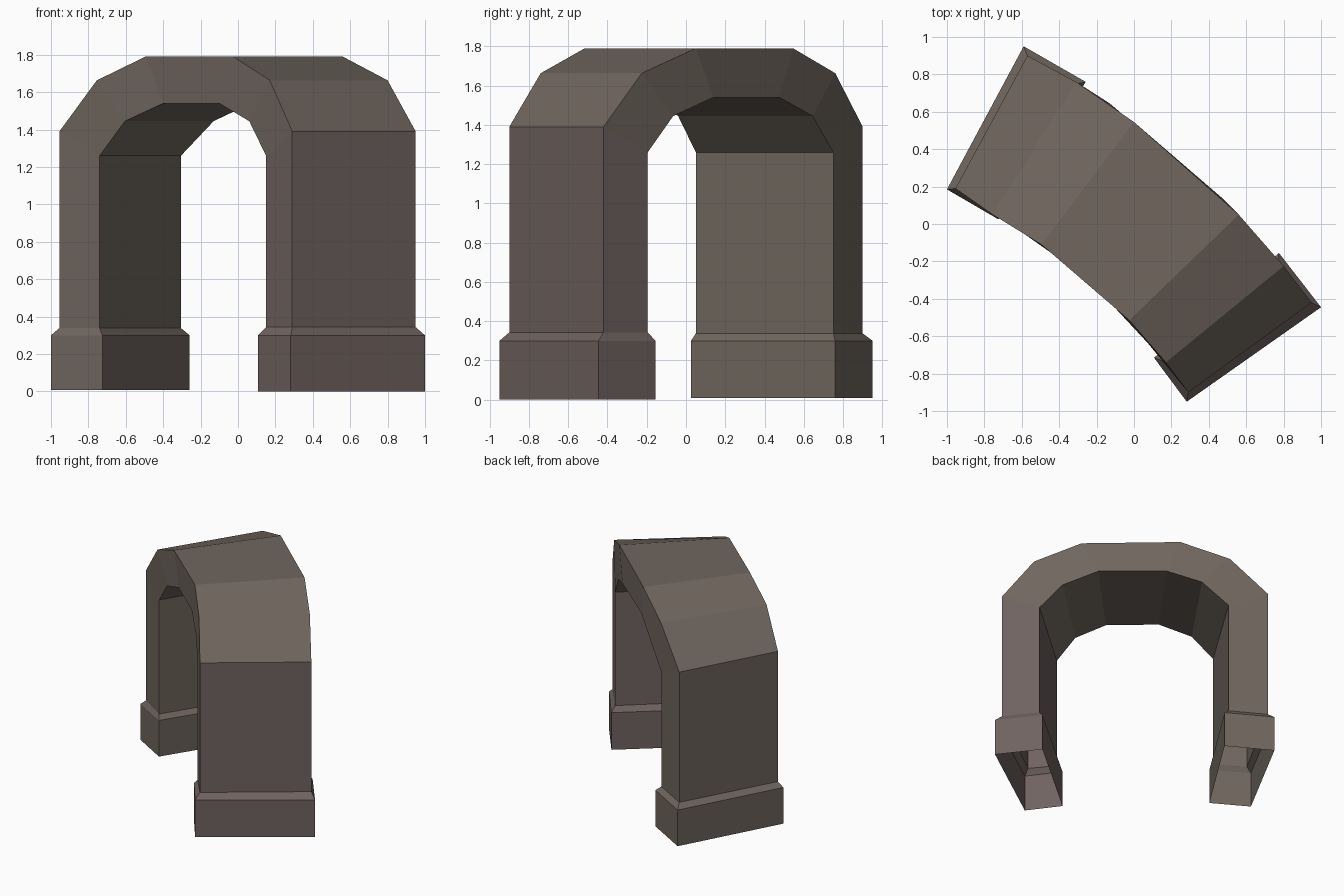
import bpy, bmesh

if "Cube" in bpy.data.objects:
    bpy.data.objects.remove(bpy.data.objects["Cube"])


def material(name, rgb):
    m = bpy.data.materials.new(name)
    m.diffuse_color = (*rgb, 1)
    m.use_nodes = True
    m.node_tree.nodes["Principled BSDF"].inputs["Base Color"].default_value = m.diffuse_color
    return m


brown = material("brown_stone", (0.160, 0.132, 0.111))
red_brown = material("reddish_stone", (0.160, 0.124, 0.116))


def tube(name, sections, mat):
    """Open four-sided tube through sections ordered left to right along the arch.
    Corners: outer front, outer back, inner back, inner front."""
    bm = bmesh.new()
    rings = [[bm.verts.new(p) for p in s] for s in sections]
    for a, b in zip(rings, rings[1:]):
        for i in range(4):
            j = (i + 1) % 4
            bm.faces.new((a[i], b[i], b[j], a[j]))
    mesh = bpy.data.meshes.new(name)
    bm.to_mesh(mesh)
    bm.free()
    mesh.materials.append(mat)
    ob = bpy.data.objects.new(name, mesh)
    bpy.context.collection.objects.link(ob)
    return ob


def section(plan, z_out, z_in):
    return [(x, y, z) for (x, y), z in zip(plan, (z_out, z_out, z_in, z_in))]


# Plan outlines of the two shafts and their wider plinths
left_shaft = [(-0.955, 0.19), (-0.57, 0.90), (-0.305, 0.75), (-0.74, 0.05)]
left_plinth = [(-1.0, 0.185), (-0.59, 0.95), (-0.258, 0.76), (-0.725, 0.025)]
right_shaft = [(0.29, -0.90), (0.95, -0.42), (0.77, -0.195), (0.15, -0.73)]
right_plinth = [(0.282, -0.95), (1.0, -0.445), (0.775, -0.155), (0.107, -0.715)]

# Plan outlines of the arch joints between the shafts
haunch_left = [(-0.755, 0.05), (-0.31, 0.76), (-0.13, 0.645), (-0.605, -0.04)]
crown_left = [(-0.495, -0.11), (0.0, 0.545), (0.07, 0.475), (-0.40, -0.185)]
crown_right = [(-0.025, -0.515), (0.56, 0.05), (0.47, 0.14), (-0.10, -0.45)]
haunch_right = [(0.17, -0.74), (0.80, -0.225), (0.65, -0.065), (0.06, -0.62)]

SPRING, HAUNCH, CROWN = (1.39, 1.26), (1.663, 1.445), (1.79, 1.54)

# Curved arch
tube("arch", [section(left_shaft, *SPRING), section(haunch_left, *HAUNCH),
              section(crown_left, *CROWN), section(crown_right, *CROWN),
              section(haunch_right, *HAUNCH), section(right_shaft, *SPRING)], brown)


# Pillars with chamfered plinths, open underneath
def pillar(side, shaft, plinth, z_bottom, z_chamfer, mat, flip):
    parts = {
        "shaft": [section(shaft, z_chamfer, z_chamfer), section(shaft, *SPRING)],
        "plinth": [section(plinth, z_bottom, z_bottom), section(plinth, 0.30, 0.30),
                   section(shaft, z_chamfer, z_chamfer)],
    }
    for part, secs in parts.items():
        tube(f"{side}_{part}", secs[::-1] if flip else secs, mat)


pillar("left", left_shaft, left_plinth, 0.008, 0.338, brown, False)
pillar("right", right_shaft, right_plinth, 0.0, 0.343, red_brown, True)
